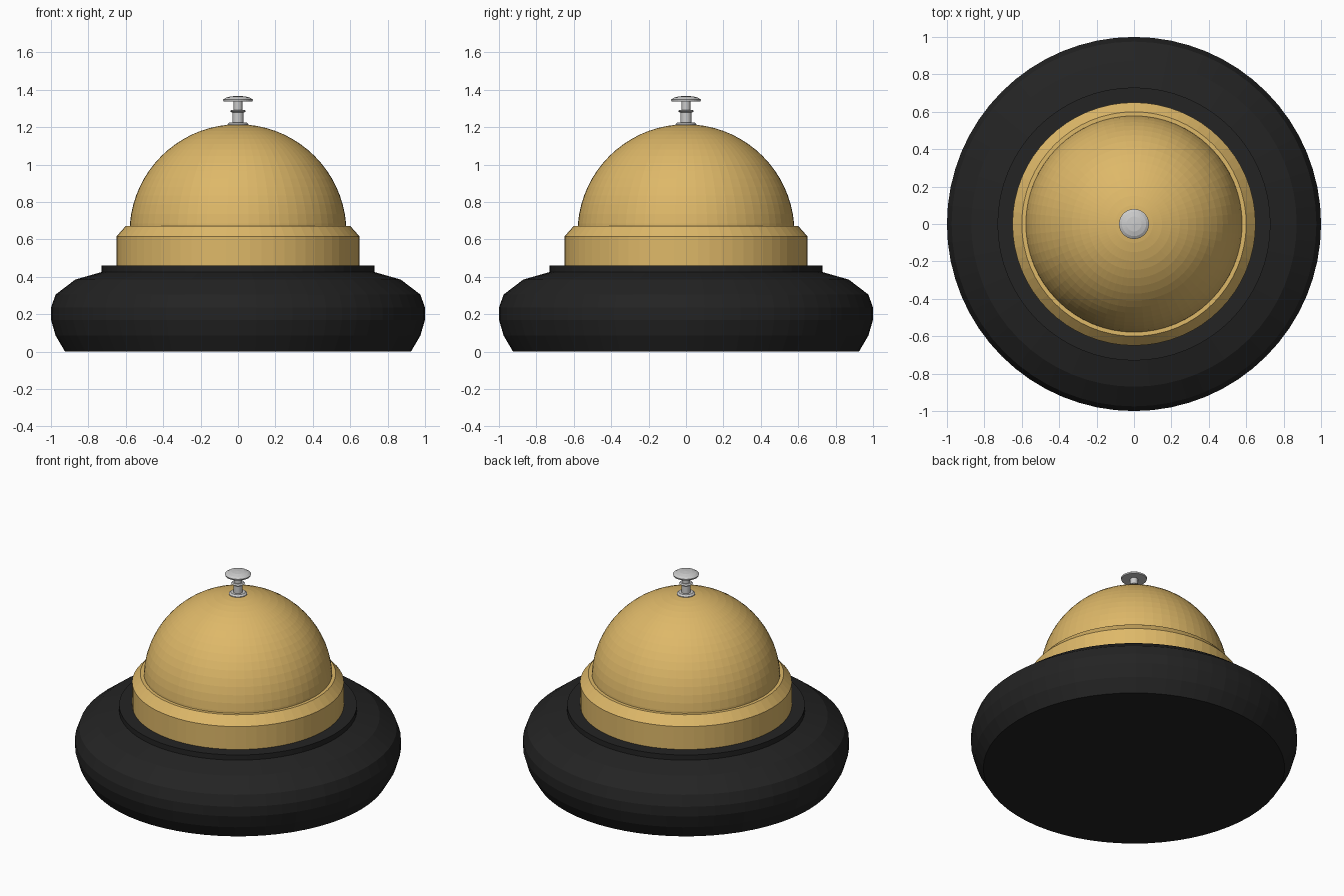
import bpy, bmesh
from math import sin, cos, pi, radians

if "Cube" in bpy.data.objects:
    bpy.data.objects.remove(bpy.data.objects["Cube"])


def material(name, rgb):
    mat = bpy.data.materials.new(name)
    mat.diffuse_color = (*rgb, 1)
    mat.use_nodes = True
    mat.node_tree.nodes["Principled BSDF"].inputs["Base Color"].default_value = mat.diffuse_color
    return mat


def lathe(name, profile, mat=None, steps=64):
    """Spin an (r, z) profile about the z axis."""
    bm = bmesh.new()
    verts = [bm.verts.new((r, 0, z)) for r, z in profile]
    edges = [bm.edges.new(pair) for pair in zip(verts, verts[1:])]
    bmesh.ops.spin(bm, geom=verts + edges, cent=(0, 0, 0), axis=(0, 0, 1),
                   angle=2 * pi, steps=steps)
    bmesh.ops.remove_doubles(bm, verts=bm.verts, dist=1e-5)
    bmesh.ops.recalc_face_normals(bm, faces=bm.faces)
    mesh = bpy.data.meshes.new(name)
    bm.to_mesh(mesh)
    bm.free()
    obj = bpy.data.objects.new(name, mesh)
    bpy.context.collection.objects.link(obj)
    if mat:
        mesh.materials.append(mat)
    return obj


black = material("black", (0.017, 0.017, 0.017))
brass = material("brass", (0.73, 0.48, 0.14))

# Rounded black foot with a raised seat for the bell
lathe("base", [(0, 0), (0.925, 0), (0.975, 0.085), (1, 0.17), (1, 0.235),
               (0.975, 0.305), (0.87, 0.385), (0.73, 0.425), (0.73, 0.46),
               (0, 0.46)], black)

# Chamfered brass collar
lathe("bell_collar", [(0, 0.46), (0.65, 0.46), (0.65, 0.615), (0.60, 0.672),
                      (0.585, 0.672), (0, 0.672)], brass)

# Hemispherical bell
R, Z = 0.58, 0.635
arc = [(R * cos(i * pi / 36), Z + R * sin(i * pi / 36)) for i in range(18)]
lathe("bell_dome", [(0, Z)] + arc + [(0, Z + R)], brass)

# Plunger: flange, stem, stop ring and push button
lathe("plunger_flange", [(0, 1.205), (0.056, 1.205), (0.056, 1.217),
                         (0.045, 1.226), (0, 1.226)], steps=32)
lathe("plunger_stem", [(0, 1.21), (0.029, 1.21), (0.029, 1.28),
                       (0.024, 1.28), (0.024, 1.345), (0, 1.345)], steps=32)
lathe("plunger_stop_ring", [(0, 1.278), (0.034, 1.278), (0.042, 1.285),
                            (0.034, 1.292), (0, 1.292)], steps=32)
lathe("push_button", [(0, 1.338), (0.078, 1.338), (0.08, 1.347), (0.065, 1.357),
                      (0.04, 1.364), (0, 1.367)], steps=32)
